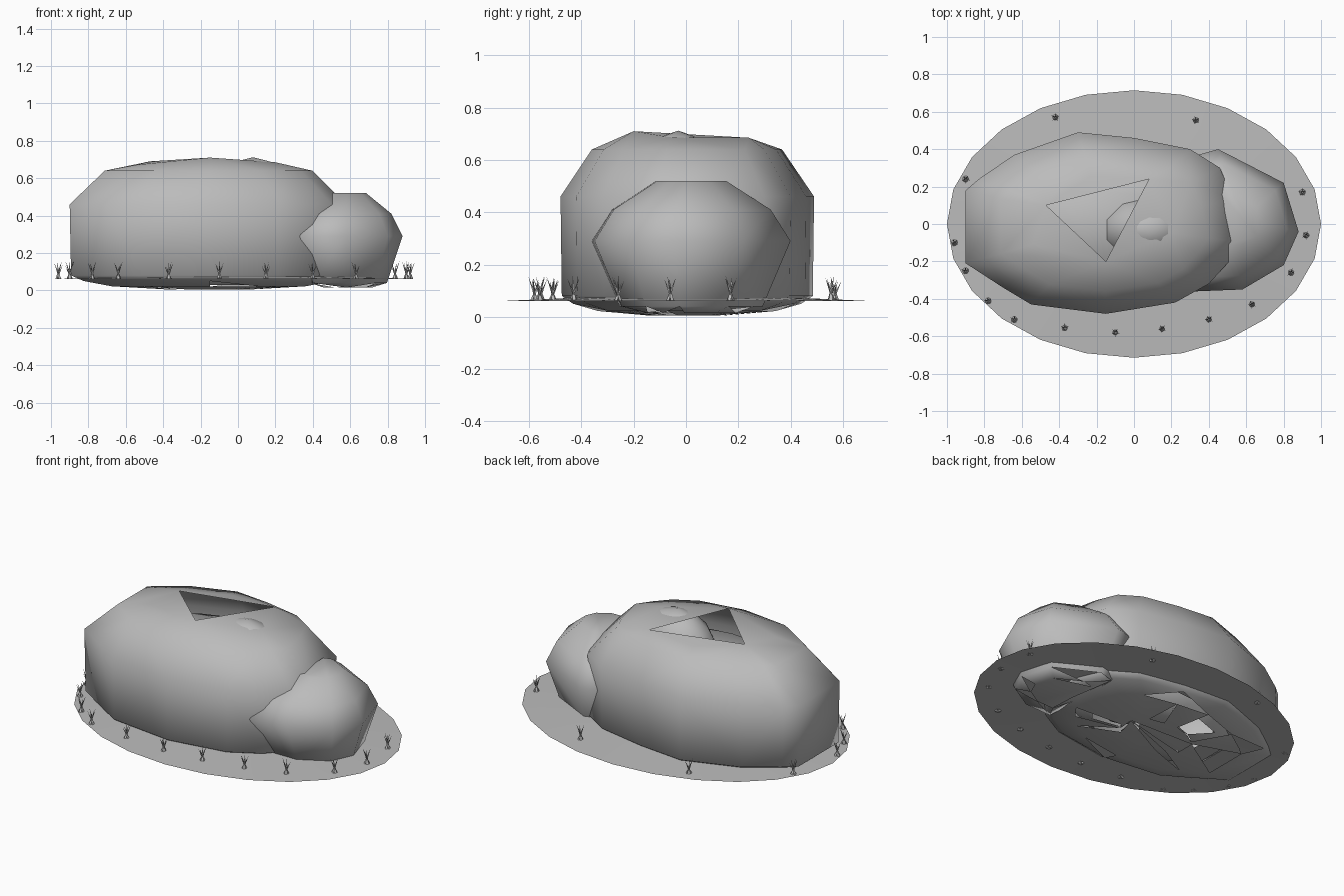
import bpy, bmesh, math, random
from mathutils import Vector

if "Cube" in bpy.data.objects:
    bpy.data.objects.remove(bpy.data.objects["Cube"])

random.seed(4)
grey = bpy.data.materials.new("stone grey")
grey.diffuse_color = (0.5, 0.5, 0.5, 1)
grey.use_nodes = True
grey.node_tree.nodes["Principled BSDF"].inputs["Base Color"].default_value = grey.diffuse_color


def finish(name, bm, smooth=True):
    bmesh.ops.recalc_face_normals(bm, faces=bm.faces[:])
    me = bpy.data.meshes.new(name)
    bm.to_mesh(me)
    bm.free()
    me.materials.append(grey)
    for p in me.polygons:
        p.use_smooth = smooth
    ob = bpy.data.objects.new(name, me)
    bpy.context.collection.objects.link(ob)
    return ob


def boulder(name, outline, centre, levels, peaks=(), broken=0.25):
    """Hull of one outline scaled at several heights; the facet between the
    first three peaks is left open and the underside is broken."""
    bm = bmesh.new()
    cx, cy = centre
    for z, s in levels:
        for x, y in outline:
            bm.verts.new((cx + (x - cx) * s, cy + (y - cy) * s, z))
    top = [bm.verts.new(p) for p in peaks]
    bmesh.ops.convex_hull(bm, input=bm.verts[:])
    gone = [f for f in bm.faces if all(v in top[:3] for v in f.verts)
            or (f.calc_center_median().z < 0.035 and random.random() < broken)]
    bmesh.ops.delete(bm, geom=gone, context='FACES')
    loose = [v for v in bm.verts if not v.link_faces]
    bmesh.ops.delete(bm, geom=loose, context='VERTS')
    return finish(name, bm)


# large boulder with a broken triangular facet on top
main = [(-0.9, 0.18), (-0.83, 0.24), (-0.64, 0.37), (-0.3, 0.49), (0.0, 0.46),
        (0.3, 0.40), (0.46, 0.3), (0.53, 0.13), (0.58, -0.1), (0.5, -0.21),
        (0.4, -0.32), (0.22, -0.42), (-0.15, -0.48), (-0.55, -0.43),
        (-0.7, -0.34), (-0.9, -0.21)]
boulder("large_boulder", main, (-0.15, 0),
        [(0.005, 0.3), (0.022, 0.7), (0.05, 0.9), (0.08, 0.99), (0.46, 1),
         (0.64, 0.75), (0.672, 0.52)],
        [(-0.47, 0.1, 0.69), (-0.15, -0.2, 0.71), (0.08, 0.24, 0.685), (0.2, -0.05, 0.685)])

# nested layer inside the large boulder
boulder("inner_layer", main, (-0.15, 0),
        [(0.015, 0.3), (0.03, 0.55), (0.12, 0.72), (0.4, 0.72), (0.54, 0.5)])

# small boulder leaning on the right end
small = [(0.33, -0.36), (0.58, -0.35), (0.8, -0.22), (0.88, -0.04),
         (0.8, 0.22), (0.45, 0.40), (0.31, 0.36), (0.31, 0)]
boulder("small_boulder", small, (0.58, 0.02),
        [(0.015, 0.45), (0.04, 0.72), (0.29, 1), (0.41, 0.8), (0.52, 0.35)])

# rounded inner stone showing through the broken top and underside
bm = bmesh.new()
bmesh.ops.create_uvsphere(bm, u_segments=10, v_segments=8, radius=1)
for v in bm.verts:
    v.co = Vector((0.08 + v.co.x * 0.28, -0.03 + v.co.y * 0.2, 0.37 + v.co.z * 0.342))
finish("inner_stone", bm)

# flat elliptical ground ring around the boulders
bm = bmesh.new()
n = 24
loops = [[bm.verts.new((s * math.cos(2 * math.pi * i / n),
                        0.715 * s * math.sin(2 * math.pi * i / n), z))
          for i in range(n)] for s, z in [(1.0, 0.06), (0.5, 0.076)]]
for i in range(n):
    j = (i + 1) % n
    bm.faces.new((loops[0][i], loops[0][j], loops[1][j], loops[1][i]))
ground = finish("ground_ring", bm)
if ground.data.polygons[0].normal.z < 0:
    ground.data.flip_normals()

# grass tufts around the rim
tufts = [(-0.42, 0.57), (0.33, 0.555), (-0.9, 0.24), (0.9, 0.17), (0.92, -0.06),
         (-0.96, -0.1), (-0.9, -0.25), (0.84, -0.26), (-0.78, -0.41), (-0.64, -0.51),
         (-0.37, -0.555), (-0.1, -0.58), (0.15, -0.56), (0.4, -0.51), (0.63, -0.43)]
bm = bmesh.new()
for x, y in tufts:
    turn = random.uniform(0, 6)
    for k in range(5):
        a = turn + k * 2 * math.pi / 5
        d = Vector((math.cos(a), math.sin(a), 0))
        # blades cross near the foot and fan outwards
        foot = Vector((x, y, 0.06)) - d * 0.012
        tip = bm.verts.new(foot + d * 0.036 + Vector((0, 0, random.uniform(0.07, 0.1))))
        base = [bm.verts.new(foot + Vector((math.cos(a + t), math.sin(a + t), 0)) * 0.008)
                for t in (0, 2.09, 4.19)]
        for i in range(3):
            bm.faces.new((base[i], base[(i + 1) % 3], tip))
finish("grass_tufts", bm, smooth=False)
